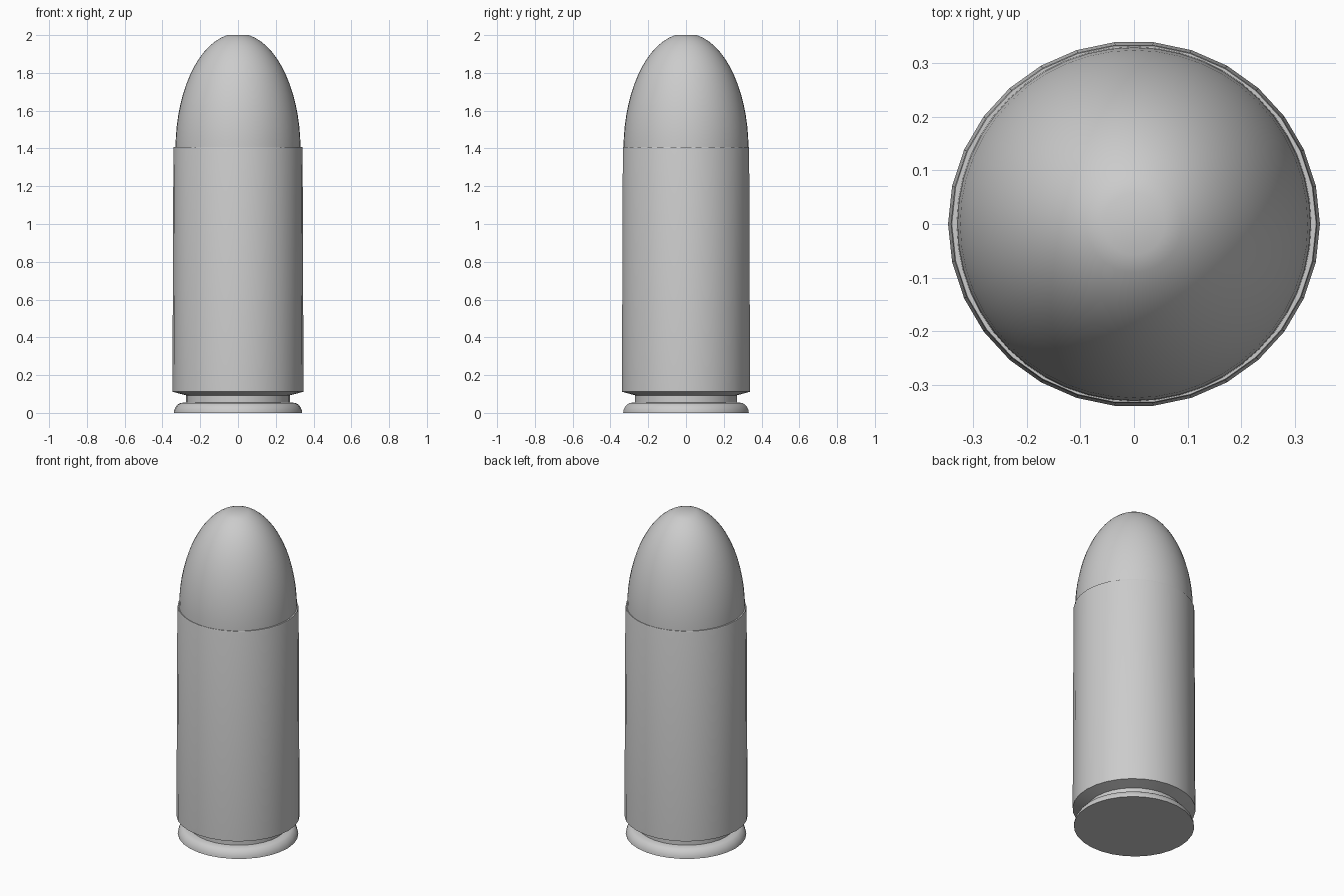
import bpy, bmesh, math

if "Cube" in bpy.data.objects:
    bpy.data.objects.remove(bpy.data.objects["Cube"])

SIDES = 30


def lathe(name, profile, sides=SIDES, y_scale=1.0, angle=30):
    """Revolve (radius, z) points around z; open ends are capped."""
    bm = bmesh.new()
    rings = []
    for r, z in profile:
        rings.append([bm.verts.new((r * math.cos(2 * math.pi * i / sides),
                                    r * math.sin(2 * math.pi * i / sides) * y_scale, z))
                      for i in range(sides)])
    for a, b in zip(rings, rings[1:]):
        for i in range(sides):
            j = (i + 1) % sides
            bm.faces.new((a[i], a[j], b[j], b[i]))
    bm.faces.new(rings[0][::-1])
    bm.faces.new(rings[-1])
    bmesh.ops.recalc_face_normals(bm, faces=bm.faces)
    mesh = bpy.data.meshes.new(name)
    bm.to_mesh(mesh)
    bm.free()
    ob = bpy.data.objects.new(name, mesh)
    bpy.context.collection.objects.link(ob)
    bpy.ops.object.select_all(action='DESELECT')
    bpy.context.view_layer.objects.active = ob
    ob.select_set(True)
    bpy.ops.object.shade_smooth_by_angle(angle=math.radians(angle))
    return ob


# Base rim, groove and slightly tapered case body
lathe("case", [(0.34, 0), (0.338, 0.015), (0.331, 0.03), (0.32, 0.044), (0.305, 0.053),
               (0.275, 0.055), (0.275, 0.093), (0.347, 0.112), (0.347, 0.12),
               (0.342, 1.40), (0.340, 1.408), (0.331, 1.408)], y_scale=0.983)

# Rounded nose seated in the case, with a nearly flat tip
nose = [(0.331, 1.39)]
for k in range(15):
    t = math.radians(80 * k / 14)
    nose.append((0.331 * math.cos(t), 1.395 + 0.605 / math.sin(math.radians(80)) * math.sin(t)))
lathe("nose", nose, sides=48, angle=50)
